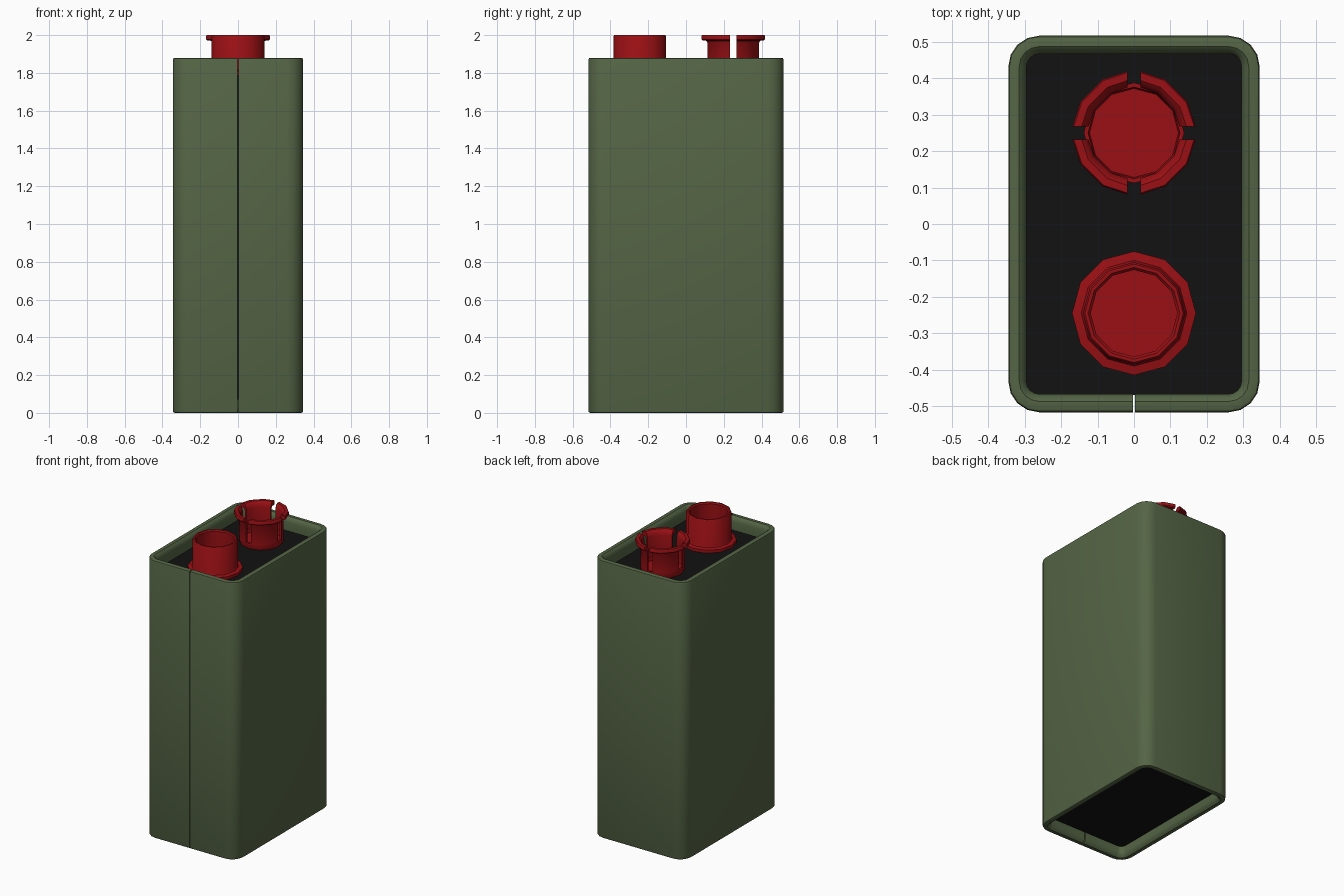
import bpy, bmesh
from math import sin, cos, pi, asin, radians

if "Cube" in bpy.data.objects:
    bpy.data.objects.remove(bpy.data.objects["Cube"])


def material(name, color):
    m = bpy.data.materials.new(name)
    m.diffuse_color = (*color, 1)
    m.use_nodes = True
    m.node_tree.nodes["Principled BSDF"].inputs["Base Color"].default_value = m.diffuse_color
    return m


GREEN = material("green_shell", (0.09, 0.13, 0.06))
BLACK = material("black_core", (0.006, 0.006, 0.006))
RED = material("red_terminal", (0.32, 0.005, 0.007))


def finish(name, bm, mat, angle=35):
    bmesh.ops.recalc_face_normals(bm, faces=bm.faces)
    me = bpy.data.meshes.new(name)
    bm.to_mesh(me)
    bm.free()
    ob = bpy.data.objects.new(name, me)
    bpy.context.collection.objects.link(ob)
    me.materials.append(mat)
    bpy.ops.object.select_all(action='DESELECT')
    ob.select_set(True)
    bpy.context.view_layer.objects.active = ob
    bpy.ops.object.shade_smooth_by_angle(angle=radians(angle))
    return ob


def skin(bm, rows, close_rows, close_cols):
    """Bridge a grid of points; open row ends get caps when columns close."""
    v = [[bm.verts.new(p) for p in r] for r in rows]
    n, m = len(v), len(v[0])
    for i in range(n if close_rows else n - 1):
        for j in range(m if close_cols else m - 1):
            a, b = (i + 1) % n, (j + 1) % m
            bm.faces.new((v[i][j], v[a][j], v[a][b], v[i][b]))
    return v


def outline(inset, z, gap):
    """Rounded rectangle starting and ending either side of the front seam."""
    x, y = 0.345 - inset, 0.517 - inset
    r = max(0.085 - inset, 0.022)
    pts = [(gap, -y, z)]
    for k, (sx, sy) in enumerate([(1, -1), (1, 1), (-1, 1), (-1, -1)]):
        for s in range(5):
            a = -pi / 2 + k * pi / 2 + s * pi / 8
            pts.append((sx * (x - r) + r * cos(a), sy * (y - r) + r * sin(a), z))
    return pts + [(-gap, -y, z)]


# Wrapped shell: one closed wall section swept around, split at the front seam
H = 1.88
half = [(0.05, 0.09), (0.05, 0.03), (0.043, 0.01), (0.03, 0.0), (0.01, 0.0),
        (0.003, 0.003), (0.0, 0.012)]
section = half + [(i, H - z) for i, z in reversed(half)]
bm = bmesh.new()
grid = skin(bm, [outline(i, z, 0.003) for i, z in section], True, False)
for end in (0, -1):
    bm.faces.new([row[end] for row in grid])
finish("shell", bm, GREEN)

# Black core filling the shell, recessed at both ends
bm = bmesh.new()
grid = skin(bm, [outline(0.047, z, 0.003) for z in (0.07, 1.79)], False, True)
for row in grid:
    bm.faces.new(row)
finish("core", bm, BLACK)


def lathe(bm, profile, cy, sides=12):
    """Turn a profile that starts and ends on the axis."""
    rows = [[(r * cos(2 * pi * k / sides), cy + r * sin(2 * pi * k / sides), z)
             for k in range(sides)] for r, z in profile]
    grid = skin(bm, rows, False, True)
    bm.faces.new(grid[0])
    bm.faces.new(grid[-1])


# Small terminal: flanged open cup
bm = bmesh.new()
lathe(bm, [(0.17, 1.785), (0.17, 1.81), (0.145, 1.815), (0.14, 1.825), (0.14, 1.993),
           (0.135, 2.0), (0.126, 2.0), (0.119, 1.992), (0.119, 1.82)], -0.245)
finish("small_terminal", bm, RED)

# Large terminal: base cup plus four flared petals between slots
CY = 0.25
bm = bmesh.new()
lathe(bm, [(0.13, 1.785), (0.138, 1.80), (0.138, 1.83), (0.126, 1.83), (0.122, 1.805)], CY)
petal = [(0.126, 1.83), (0.126, 1.965), (0.133, 1.99), (0.145, 2.0), (0.166, 2.0),
         (0.17, 1.993), (0.17, 1.978), (0.164, 1.972), (0.144, 1.97), (0.138, 1.96), (0.138, 1.83)]
for q in range(4):
    rows = []
    for r, z in petal:
        e = asin(0.018 / r)
        rows.append([(r * cos(a + q * pi / 2), CY + r * sin(a + q * pi / 2), z)
                     for a in (e, pi / 6, pi / 3, pi / 2 - e)])
    grid = skin(bm, rows, True, False)
    for end in (0, -1):
        bm.faces.new([row[end] for row in grid])
finish("large_terminal", bm, RED)
